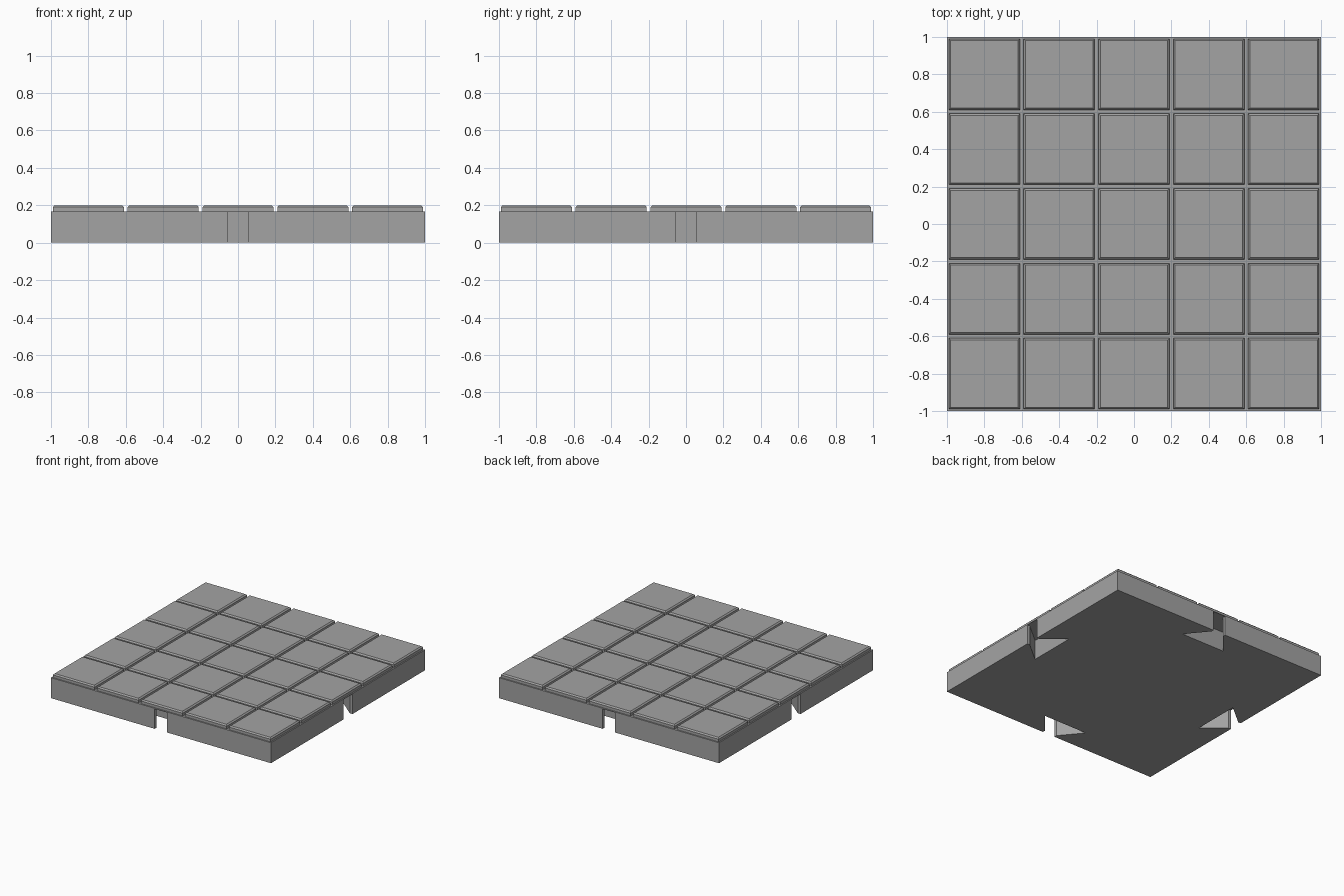
import bpy, bmesh
from math import pi
from mathutils import Matrix

if "Cube" in bpy.data.objects:
    bpy.data.objects.remove(bpy.data.objects["Cube"])

N = 5            # tiles per side
BASE_Z = 0.168   # level of the grooves between tiles
NOTCH_Z = 0.163  # ceiling of the connector notches


def to_object(bm, name):
    bmesh.ops.recalc_face_normals(bm, faces=bm.faces[:])
    mesh = bpy.data.meshes.new(name)
    bm.to_mesh(mesh)
    bm.free()
    obj = bpy.data.objects.new(name, mesh)
    bpy.context.collection.objects.link(obj)
    return obj


# Tiled top: a grid whose cells are inset, raised and chamfered
bm = bmesh.new()
bmesh.ops.create_grid(bm, x_segments=N, y_segments=N, size=1,
                      matrix=Matrix.Translation((0, 0, BASE_Z)))
tiles = bm.faces[:]
for thickness, depth in ((0.01, 0), (0, 0.022), (0.01, 0.01)):
    bmesh.ops.inset_individual(bm, faces=tiles, thickness=thickness,
                               depth=depth, use_even_offset=True)

# Base block: side walls dropped from the rim, closed underneath
rim = [e for e in bm.edges if e.is_boundary]
walls = bmesh.ops.extrude_edge_only(bm, edges=rim)["geom"]
for v in (g for g in walls if isinstance(g, bmesh.types.BMVert)):
    v.co.z = 0
bmesh.ops.edgeloop_fill(bm, edges=[e for e in bm.edges if e.is_boundary])
floor_tile = to_object(bm, "floor_tile")

# Dark grey stone
stone = bpy.data.materials.new("grey_stone")
stone.diffuse_color = (0.37, 0.37, 0.37, 1)
stone.use_nodes = True
stone.node_tree.nodes["Principled BSDF"].inputs["Base Color"].default_value = stone.diffuse_color
floor_tile.data.materials.append(stone)

# Dovetail notches with a short straight neck, one per side, open at the bottom
bm = bmesh.new()
profile = [(-0.057, -1.02), (0.057, -1.02), (0.057, -0.977),
           (0.2, -0.805), (-0.2, -0.805), (-0.057, -0.977)]
for i in range(4):
    face = bm.faces.new([bm.verts.new((x, y, -0.05)) for x, y in profile])
    geom = bmesh.ops.extrude_face_region(bm, geom=[face])["geom"]
    top = [g for g in geom if isinstance(g, bmesh.types.BMVert)]
    for v in top:
        v.co.z = NOTCH_Z
    bmesh.ops.rotate(bm, verts=list(face.verts) + top,
                     matrix=Matrix.Rotation(i * pi / 2, 3, 'Z'))
cutter = to_object(bm, "notch_cutter")
cutter.hide_render = True

mod = floor_tile.modifiers.new("notches", 'BOOLEAN')
mod.operation = 'DIFFERENCE'
mod.solver = 'EXACT'
mod.object = cutter
bpy.context.view_layer.objects.active = floor_tile
bpy.ops.object.modifier_apply(modifier=mod.name)
bpy.data.objects.remove(cutter)
